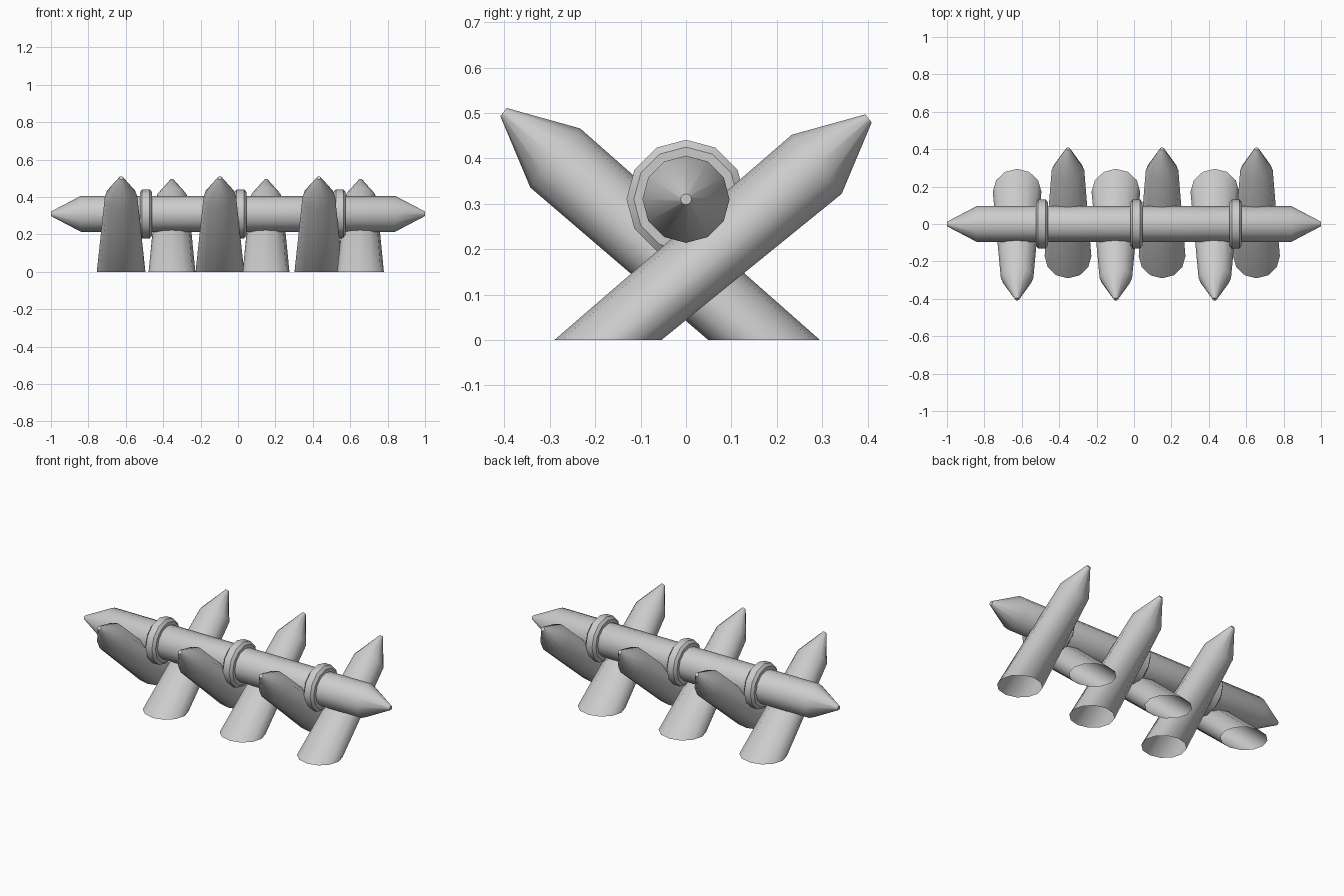
import bpy, bmesh, math
from mathutils import Vector

cube = bpy.data.objects.get("Cube")
if cube:
    bpy.data.objects.remove(cube, do_unlink=True)

SIDES = 12
AXIS_Z = 0.31

grey = bpy.data.materials.new("plain grey")
grey.use_nodes = True
colour = (0.6, 0.6, 0.6, 1)
grey.diffuse_color = colour
grey.node_tree.nodes["Principled BSDF"].inputs["Base Color"].default_value = colour


def loft(name, rings, cap_start=True, cap_end=True, closed=False):
    """Skin a list of (centre, u, v) elliptical rings."""
    bm = bmesh.new()
    loops = []
    for centre, u, v in rings:
        c, u, v = Vector(centre), Vector(u), Vector(v)
        angles = [2 * math.pi * i / SIDES for i in range(SIDES)]
        loops.append([bm.verts.new(c + u * math.cos(a) + v * math.sin(a)) for a in angles])
    pairs = list(zip(loops, loops[1:]))
    if closed:
        pairs.append((loops[-1], loops[0]))
    for a, b in pairs:
        for i in range(SIDES):
            j = (i + 1) % SIDES
            bm.faces.new((a[i], a[j], b[j], b[i]))
    if cap_start and not closed:
        bm.faces.new(loops[0])
    if cap_end and not closed:
        bm.faces.new(loops[-1])
    bmesh.ops.recalc_face_normals(bm, faces=bm.faces)
    mesh = bpy.data.meshes.new(name)
    bm.to_mesh(mesh)
    bm.free()
    mesh.materials.append(grey)
    obj = bpy.data.objects.new(name, mesh)
    bpy.context.collection.objects.link(obj)
    bpy.ops.object.select_all(action="DESELECT")
    obj.select_set(True)
    bpy.context.view_layer.objects.active = obj
    bpy.ops.object.shade_smooth_by_angle(angle=math.radians(40))
    return obj


def round_x(x, r):
    """Circular ring around the horizontal bar."""
    return ((x, 0, AXIS_Z), (0, r, 0), (0, 0, r))


def stake(name, x, s, lift, foot_x, foot_y):
    """Leaning stake, open where it is cut flat at the ground; s is the lean side."""
    loft(name, [
        ((x, -0.172 * s, 0), (foot_x, 0, 0), (0, foot_y * s, 0)),
        ((x, 0.288 * s, 0.387 + lift), (0.087, 0, 0), (0, 0.055 * s, -0.065)),
        ((x, 0.402 * s, 0.488 + lift), (0.011, 0, 0), (0, 0.007 * s, -0.009)),
    ], cap_start=False)


# Horizontal bar, pointed at both ends
loft("crossbar", [round_x(x, r) for x, r in
                  ((-1, 0.012), (-0.84, 0.096), (0.84, 0.096), (1, 0.012))])

# Rounded bands around the bar
band = ((-0.033, 0.09), (-0.033, 0.115), (-0.02, 0.131),
        (0.02, 0.131), (0.033, 0.115), (0.033, 0.09))
for i, x in enumerate((-0.492, 0.013, 0.543)):
    loft(f"band_{i + 1}", [round_x(x + dx, r) for dx, r in band], closed=True)

# Crossed rows of stakes
for i, x in enumerate((-0.625, -0.097, 0.432)):
    stake(f"front_stake_{i + 1}", x, -1, 0.014, 0.13, 0.123)
for i, x in enumerate((-0.353, 0.15, 0.655)):
    stake(f"back_stake_{i + 1}", x, 1, 0, 0.125, 0.118)
